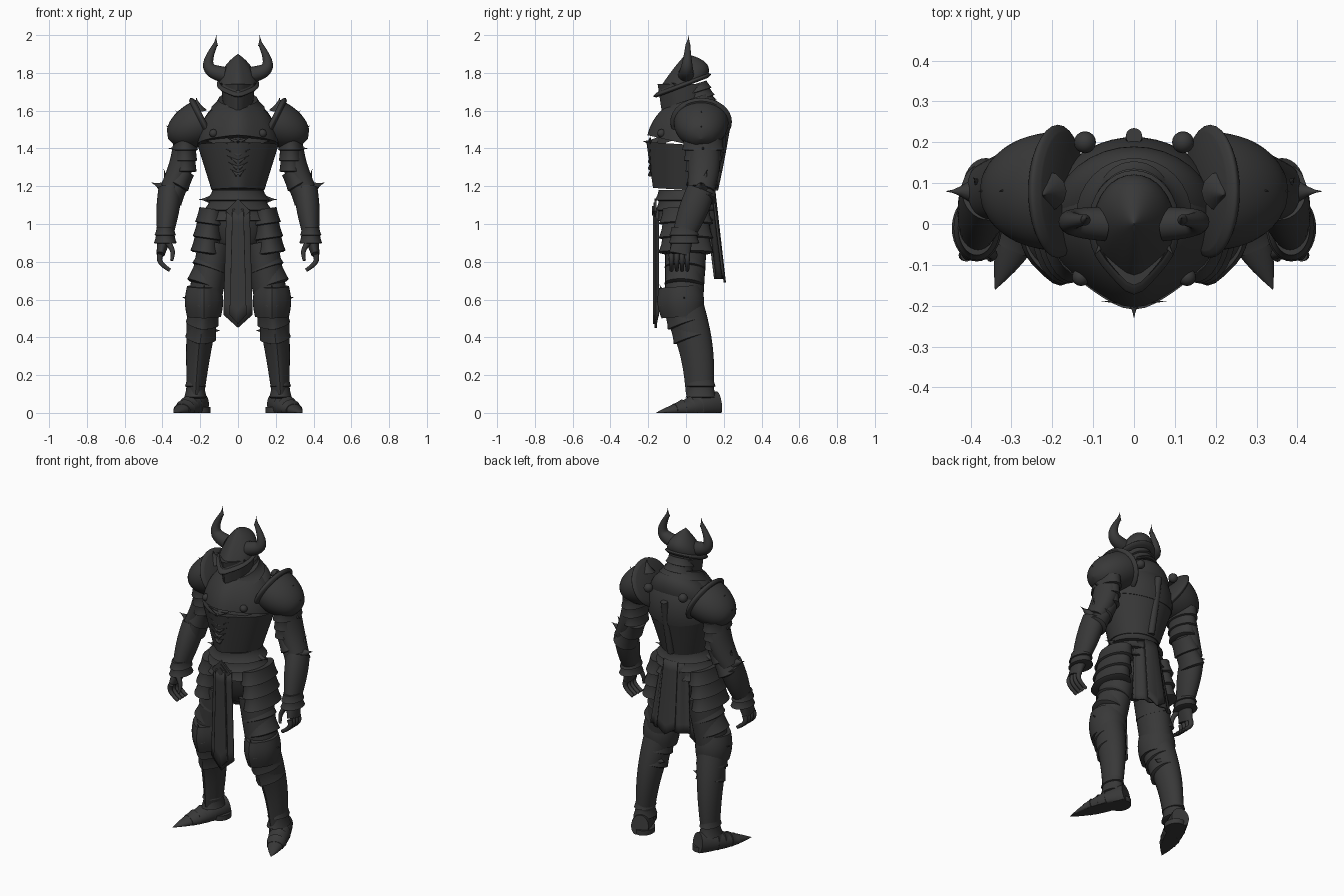
import bpy, bmesh, math
from mathutils import Vector

if "Cube" in bpy.data.objects:
    bpy.data.objects.remove(bpy.data.objects["Cube"])

steel = bpy.data.materials.new("dark_steel")
steel.use_nodes = True
steel.diffuse_color = (.04, .04, .04, 1)
steel.node_tree.nodes["Principled BSDF"].inputs["Base Color"].default_value = steel.diffuse_color
parts = []


# Radius rules along a part, from its start (t = 0) to its end (t = 1)
def plain(t):
    return 1


def belly(t):
    return 1 + math.sin(math.pi * t) / 8


def flare(t):
    return .95 + t * t / 6 if t < 1 else .9


def dome(t):
    return math.sqrt(1 - t * t)


def peak(t):
    return 1 - t * t


def thorn(t):
    return (1 - t) ** 1.5


def finish(name, bm, mirror):
    bmesh.ops.recalc_face_normals(bm, faces=bm.faces)
    mesh = bpy.data.meshes.new(name)
    bm.to_mesh(mesh)
    bm.free()
    mesh.materials.append(steel)
    obj = bpy.data.objects.new(name, mesh)
    bpy.context.collection.objects.link(obj)
    if mirror:
        obj.modifiers.new("mirror", "MIRROR")
    parts.append(obj)
    return obj


def limb(name, start, end, width, depth, shape=plain, bow=(0, 0, 0), keel=0, tilt=None, sides=32, steps=12):
    # Tapered oval body from start to end; parts off the centre line are mirrored
    start, end, bow = Vector(start), Vector(end), Vector(bow)
    along = (end - start).normalized()
    ref = Vector((0, 0, 1)) if abs(along.y) > .7 else Vector((0, 1, 0))
    bm = bmesh.new()
    loops = []
    for i in range(steps + 1):
        t = i / steps
        centre = start.lerp(end, t) + bow * math.sin(math.pi * t)
        normal = end - start + bow * math.pi * math.cos(math.pi * t)
        if tilt:
            normal = Vector((0, -tilt, 1))
        normal.normalize()
        v = (ref - normal * normal.dot(ref)).normalized()
        u = v.cross(normal)
        size = max(shape(t), .01)
        across = size * (width[0] + t * (width[1] - width[0]))
        deep = size * (depth[0] + t * (depth[1] - depth[0]))
        loop = []
        for k in range(sides):
            angle = math.tau * k / sides
            front = keel * size * max(0, -math.sin(angle)) ** 12
            point = centre + u * across * math.cos(angle) + v * (deep * math.sin(angle) - front)
            point.z = max(point.z, 0)
            loop.append(bm.verts.new(point))
        loops.append(loop)
    for a, b in zip(loops, loops[1:]):
        for k in range(sides):
            bm.faces.new((a[k], a[k - 1], b[k - 1], b[k]))
    bm.faces.new(loops[0])
    bm.faces.new(loops[-1])
    finish(name, bm, start.x > 0)


def lames(name, start, end, count, width, depth, **options):
    # Overlapping armour bands that flare toward the end
    start, end = Vector(start), Vector(end)
    for i in range(count):
        a, b = i / count, (i + 1.1) / count
        sizes = [[r[0] + t * (r[1] - r[0]) for t in (a, b)] for r in (width, depth)]
        limb(f"{name}_{i + 1}", start.lerp(end, a), start.lerp(end, b), *sizes, shape=flare, **options)


def spike(name, base, tip, radius):
    limb(name, base, tip, (radius, radius), (radius, radius), shape=thorn, sides=12, steps=6)


def cloth(name, top, bottom, half_width, point=0, bow=0, pleat=0, columns=24, rows=8):
    # Hanging sheet with a pointed hem, bowed section and pleats
    top, bottom = Vector(top), Vector(bottom)
    bm = bmesh.new()
    grid = []
    for i in range(rows + 1):
        t = i / rows
        centre = top.lerp(bottom, t)
        half = half_width[0] + t * (half_width[1] - half_width[0])
        grid.append([])
        for k in range(columns + 1):
            f = 2 * k / columns - 1
            offset = (f * half, bow * f * f + pleat * math.cos(f * 11), -point * t * (1 - abs(f)))
            grid[-1].append(bm.verts.new(centre + Vector(offset)))
    for a, b in zip(grid, grid[1:]):
        for k in range(columns):
            bm.faces.new((a[k], a[k + 1], b[k + 1], b[k]))
    sheet = finish(name, bm, False).modifiers.new("thickness", "SOLIDIFY")
    sheet.thickness = .012
    sheet.offset = 0


def stud(name, centre, radius):
    bm = bmesh.new()
    bmesh.ops.create_uvsphere(bm, u_segments=16, v_segments=8, radius=radius)
    bmesh.ops.translate(bm, verts=bm.verts, vec=centre)
    finish(name, bm, True)


# Joints of the left side
up = Vector((0, 0, .1))
out = Vector((.1, 0, 0))
back = Vector((0, .1, 0))
shoulder = Vector((.28, .09, 1.45))
elbow = Vector((.36, .08, 1.18))
wrist = Vector((.385, -.01, .95))
knuckles = Vector((.41, -.035, .84))
hip = Vector((.12, 0, .9))
knee = Vector((.18, -.01, .58))
ankle = Vector((.225, .08, .1))
heel = Vector((.2, .17, .05))
toe = Vector((.34, -.16, 0))
waist = Vector((0, 0, 1.18))
chest = Vector((0, .015, 1.42))
neck = Vector((0, .07, 1.66))
brow = Vector((0, -.005, 1.74))
crown = Vector((0, 0, 1.9))

# Helmet: face plate, peaked skull cap and curved horns
limb("face_plate", brow - 2 * up, brow, width=(.07, .09), depth=(.09, .12), keel=.025)
limb("brow_rim", brow - up / 8, brow + up / 8, width=(.1, .1), depth=(.13, .13), shape=belly, keel=.03, tilt=.38)
limb("skull_cap", brow, crown, width=(.1, .1), depth=(.13, .13), shape=peak, keel=.03, tilt=.38, bow=(0, .015, 0))
lames("neck_lame", brow + back / 2, neck, count=2, width=(.075, .08), depth=(.07, .08))
horn_tip = Vector((.12, .01, 1.95))
limb("horns", (.07, 0, 1.79), horn_tip, width=(.042, .012), depth=(.042, .012), shape=belly,
     bow=(.06, 0, -.035), sides=16)
spike("horn_tip", horn_tip - up / 20, (.115, .015, 2), radius=.014)
spike("cheek_point", (.07, -.04, 1.73), (.1, -.08, 1.75), radius=.015)

# Breastplate, chest ridge and collar folds
limb("abdomen_plate", waist, chest, width=(.14, .215), depth=(.145, .195), keel=.03, sides=48)
limb("breastplate", chest, neck, width=(.215, .215), depth=(.195, .195), shape=dome, keel=.03, sides=48)
spike("chest_point", chest - 1.6 * back, (0, -.23, 1.44), radius=.05)
for i in range(6):
    rib = Vector((.003, -.19, 1.26 + i * .035))
    spike(f"chest_rib_{i + 1}", rib, rib + out * (.4 + i / 12) + up / 3, radius=.012)
stud("chest_stud", (.13, -.13, 1.48), radius=.022)
stud("back_stud", (.12, .2, 1.57), radius=.027)
lames("collar_fold", neck - back / 2, chest + up, count=3, width=(.11, .17), depth=(.125, .165),
      keel=.012, tilt=.33)
limb("cowl_drape", chest + up / 2, neck, width=(.2, .2), depth=(.175, .175), shape=dome, keel=.015, tilt=.33)
limb("back_ridge", waist + 1.5 * back, chest + 2 * back + up, width=(.02, .02), depth=(.02, .02), shape=belly)

# Pauldrons
collarbone = Vector((.19, .08, 1.54))
tip = Vector((.37, .08, 1.45))
limb("pauldrons", collarbone, tip, width=(.12, .12), depth=(.145, .145), shape=dome)
limb("pauldron_rim", collarbone.lerp(tip, -.1), collarbone.lerp(tip, .06), width=(.12, .13), depth=(.145, .145),
     shape=belly)
spike("pauldron_crest", collarbone + .6 * up + out / 4, (.22, .07, 1.67), radius=.05)
spike("pauldron_point", shoulder, (.38, .08, 1.52), radius=.08)
spike("pauldron_bump", shoulder + up, (.33, .08, 1.6), radius=.04)

# Arms and gauntlets
sleeve = shoulder - 1.7 * up
lames("upper_arm_lame", shoulder, sleeve, count=3, width=(.065, .056), depth=(.11, .085))
spike("lame_point", shoulder - up / 2, shoulder + .9 * out - up / 2, radius=.05)
limb("upper_arms", shoulder, elbow, width=(.06, .055), depth=(.08, .07), shape=belly, bow=(-.02, .01, 0))
lames("elbow_lame", sleeve, elbow - up / 2, count=2, width=(.055, .062), depth=(.08, .075))
spike("elbow_wing", elbow, (.46, .08, 1.22), radius=.06)
spike("elbow_top_point", elbow, elbow + 1.1 * up + out / 3 + back / 3, radius=.05)
spike("elbow_inner_point", elbow, elbow - out, radius=.04)
limb("forearms", elbow, wrist, width=(.062, .044), depth=(.075, .06), shape=belly)
lames("gauntlet_cuff", wrist + up / 3, wrist - up / 2, count=2, width=(.048, .056), depth=(.07, .075))
limb("palms", wrist, knuckles, width=(.04, .022), depth=(.05, .055))
for i in range(4):
    root = knuckles + back * (.28 * i - .42)
    limb(f"finger_{i + 1}", root, root - out / 2 - .85 * up, width=(.016, .01), depth=(.015, .01),
         bow=(.025, 0, 0), sides=12)
thumb = wrist - back / 2 - up / 3
limb("thumbs", thumb, thumb - out / 3 - back / 4 - 1.1 * up, width=(.018, .008), depth=(.018, .008),
     bow=(-.02, 0, 0), sides=12)

# Waist, layered hip plates and belt clasp
lames("fauld_lame", waist, waist - 1.6 * up, count=3, width=(.142, .185), depth=(.146, .142), keel=.008)
limb("pelvis", waist - up, waist - 3.6 * up, width=(.17, .17), depth=(.13, .13), shape=dome)
lames("tasset_lame", hip + 1.8 * up + out / 6, hip - up / 2 + out / 2, count=3, width=(.072, .076),
      depth=(.13, .135))
spike("waist_point", waist + out - up / 2, waist + 2.1 * out - up / 2, radius=.05)
buckle = waist - 1.55 * back - 1.1 * up
for i, size in enumerate((.065, .045, .025)):
    limb(f"belt_clasp_{i + 1}", buckle, buckle - back * (.12 + i * .06), width=(size, size), depth=(size, size),
         sides=4, steps=1)

# Hanging tabards, plain in front and pleated behind
tabard = Vector((0, -.16, 1.08))
hem = tabard - 5.6 * up
cloth("front_tabard", tabard, hem, half_width=(.06, .076), point=.07, bow=.012)
cloth("front_tabard_panel", tabard - back / 10, hem - back / 10, half_width=(.03, .045), point=.05)
cloth("back_tabard", (0, .14, 1.12), (0, .19, .71), half_width=(.09, .135), bow=-.035, pleat=.008)
cloth("back_tabard_panel", (0, .155, 1.13), (0, .205, .73), half_width=(.045, .06), point=.04, bow=-.01)

# Legs with knee guards and greaves
limb("thighs", hip, knee, width=(.09, .088), depth=(.11, .1))
lames("thigh_lame", hip - up / 2, knee + up, count=2, width=(.09, .086), depth=(.104, .096))
limb("shins", knee, ankle, width=(.088, .046), depth=(.1, .065), bow=(.005, .025, 0), keel=.015)
limb("knee_guards", knee + .9 * up - back / 8, knee - .7 * up, width=(.09, .09), depth=(.1, .1), shape=belly,
     keel=.02)
spike("knee_peak", knee - .9 * back, knee - 1.3 * back + up, radius=.05)
spike("knee_wing", knee, knee + 1.15 * out + up / 3, radius=.08)
lames("knee_lame", knee - up / 4, knee.lerp(ankle, .38) + back / 7, count=2, width=(.085, .075), depth=(.098, .085),
      keel=.015)
calf = knee.lerp(ankle, .3) + back / 2
spike("calf_point", calf - out / 3, calf - out, radius=.04)
lames("ankle_lame", ankle + up, ankle - up / 6, count=2, width=(.046, .055), depth=(.065, .075))

# Pointed armoured shoes
limb("shoes", heel, toe, width=(.05, .1), depth=(.065, .06), shape=peak)
lames("shoe_lame", heel.lerp(toe, .7), heel.lerp(toe, .3), count=3, width=(.05, .055), depth=(.035, .065))
limb("heel_soles", heel - back / 2 - up / 2, heel - back / 2 - up / 5, width=(.055, .055), depth=(.065, .065))

# Crisp plate edges, smooth curved faces
bpy.ops.object.select_all(action="DESELECT")
for obj in parts:
    obj.select_set(True)
bpy.context.view_layer.objects.active = parts[0]
bpy.ops.object.shade_smooth_by_angle(angle=math.radians(35))
